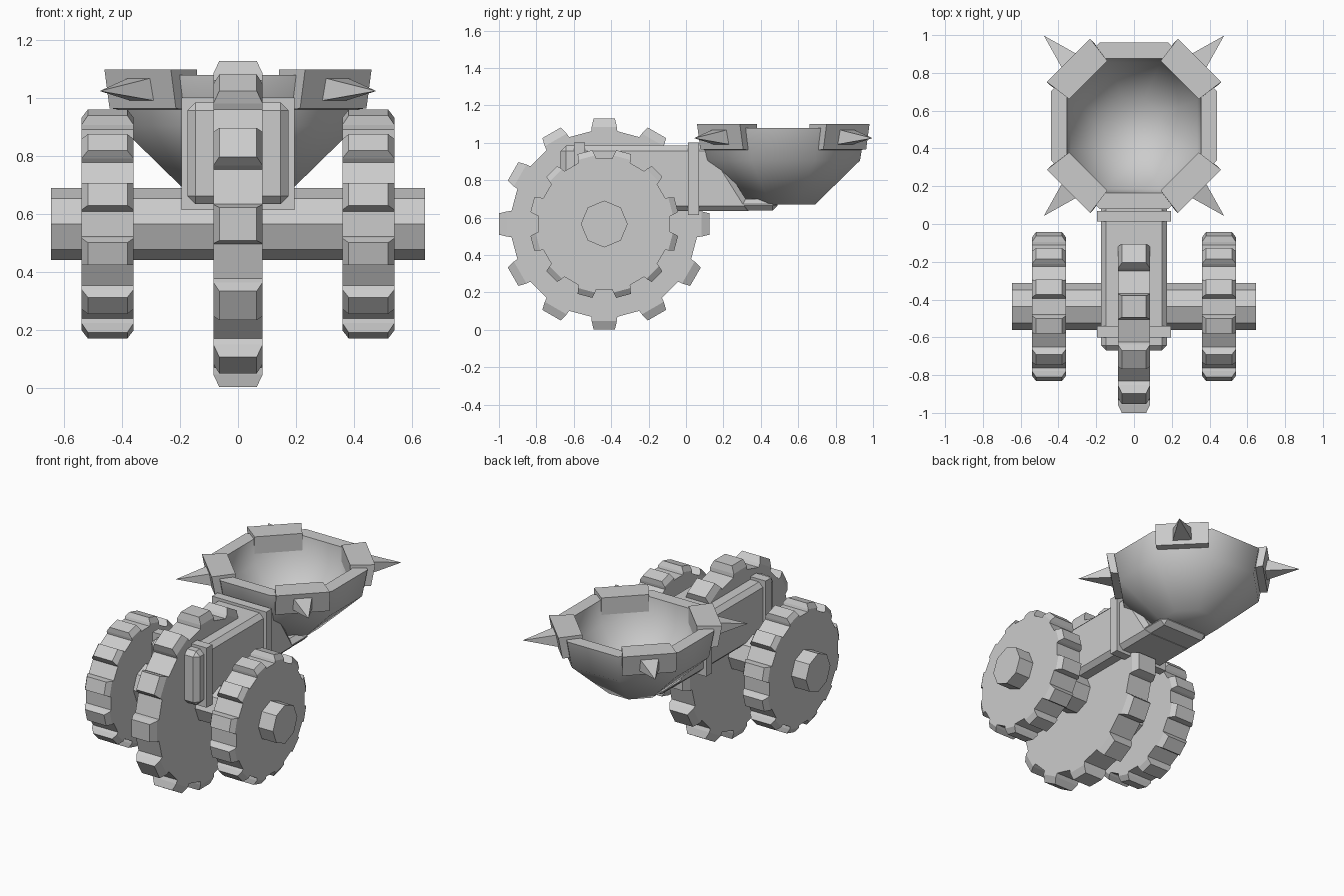
import bpy, bmesh
from math import radians, sin, cos, pi
from mathutils import Vector, Matrix

old = bpy.data.objects.get("Cube")
if old:
    bpy.data.objects.remove(old, do_unlink=True)

# Single plain material
GREY = (0.6, 0.6, 0.6, 1)
grey = bpy.data.materials.new("plain_grey")
grey.use_nodes = True
grey.diffuse_color = GREY
grey.node_tree.nodes["Principled BSDF"].inputs["Base Color"].default_value = GREY

HUB_Y, HUB_Z = -0.437, 0.566
BOWL_Y = 0.52


def finish(name, bm, smooth=None):
    bmesh.ops.recalc_face_normals(bm, faces=bm.faces)
    mesh = bpy.data.meshes.new(name)
    bm.to_mesh(mesh)
    bm.free()
    mesh.materials.append(grey)
    obj = bpy.data.objects.new(name, mesh)
    bpy.context.collection.objects.link(obj)
    if smooth:
        bpy.ops.object.select_all(action='DESELECT')
        obj.select_set(True)
        bpy.context.view_layer.objects.active = obj
        bpy.ops.object.shade_smooth_by_angle(angle=smooth)
    return obj


def bridge(bm, a, b):
    for i in range(len(a)):
        j = (i + 1) % len(a)
        bm.faces.new((a[i], a[j], b[j], b[i]))


def box(name, low, high, bevel=0.0, end_shift=0.0):
    """Box between two corners; end_shift slides the upper rear edge forward."""
    bm = bmesh.new()
    bmesh.ops.create_cube(bm, size=1)
    low, high = Vector(low), Vector(high)
    for v in bm.verts:
        if v.co.y > 0 and v.co.z > 0:
            shift = end_shift
        else:
            shift = 0
        v.co = Vector([l + (c + 0.5) * (h - l) for l, h, c in zip(low, high, v.co)])
        v.co.y -= shift
    if bevel:
        bmesh.ops.bevel(bm, geom=bm.edges[:], offset=bevel, segments=1, affect='EDGES')
    return finish(name, bm)


def cog_wheel(name, x, radius, half_width, phase, teeth=12):
    """Cog with tapered, chamfered teeth, turning about the x axis."""
    bm = bmesh.new()
    root, shoulder = radius * 0.885, radius * 0.925
    step = 2 * pi / teeth

    def vert(side, r, angle, width):
        return bm.verts.new((x + side * width, HUB_Y + r * cos(angle), HUB_Z + r * sin(angle)))

    rims = []
    for side in (-1, 1):
        rim = []
        for t in range(teeth):
            mid = phase + t * step
            spots = ((root, -8), (shoulder, -7.4), (shoulder, 7.4), (root, 8))
            rim.append([vert(side, r, mid + radians(a), half_width) for r, a in spots])
            tip = [vert(side, radius, mid + radians(a), half_width * 0.76) for a in (-5.8, 5.8)]
            bm.faces.new((rim[t][1], rim[t][2], tip[1], tip[0]))
            rim[t] += tip
        # Flat side disc, with each tooth side as its own quad
        bm.faces.new([v for tooth in rim for v in (tooth[0], tooth[3])])
        for tooth in rim:
            bm.faces.new(tooth[:4])
        rims.append(rim)
    for t in range(teeth):
        a, b = rims[0][t], rims[1][t]
        for i, j in ((0, 1), (1, 4), (4, 5), (5, 2), (2, 3)):
            bm.faces.new((a[i], a[j], b[j], b[i]))
        n = (t + 1) % teeth
        bm.faces.new((a[3], rims[0][n][0], rims[1][n][0], b[3]))
    return finish(name, bm)


# Wheels
cog_wheel("centre_wheel", 0, 0.566, 0.085, 0)
for label, x in (("left", 0.45), ("right", -0.45)):
    cog_wheel(label + "_wheel", x, 0.4, 0.09, radians(15))

# Octagonal axle
bm = bmesh.new()
bmesh.ops.create_cone(bm, cap_ends=True, segments=8, radius1=0.125, radius2=0.125, depth=1.29,
                      matrix=Matrix.Translation((0, HUB_Y, HUB_Z)) @ Matrix.Rotation(pi / 2, 4, 'Y'))
finish("axle", bm)

# Arm with two collars, and the slab carrying the bowl
box("arm", (-0.175, -0.67, 0.635), (0.175, 0.36, 0.985), 0.028, end_shift=0.22)
box("front_collar", (-0.195, -0.6, 0.615), (0.195, -0.54, 1.003))
box("rear_collar", (-0.195, 0.012, 0.615), (0.195, 0.07, 1.003))
box("bowl_support", (-0.175, 0.03, 0.637), (0.175, 0.49, 0.7), 0.028)

# Octagonal bowl, flat sides facing the axes: (flat radius, height) from outside to inside
bm = bmesh.new()
profile = ((0.17, 0.67), (0.41, 0.905), (0.44, 1.08), (0.355, 1.08), (0.335, 0.93), (0.14, 0.72))
rings = []
for flat, z in profile:
    r = flat / cos(pi / 8)
    angles = [(i + 0.5) * pi / 4 for i in range(8)]
    rings.append([bm.verts.new((r * cos(a), BOWL_Y + r * sin(a), z)) for a in angles])
for a, b in zip(rings, rings[1:]):
    bridge(bm, a, b)
bm.faces.new(rings[0])
bm.faces.new(rings[-1])
finish("bowl", bm, smooth=radians(50))

# Corner blocks and spikes around the rim
for i, label in enumerate(("rear_left", "rear_right", "front_right", "front_left")):
    turn = Matrix.Translation((0, BOWL_Y, 0)) @ Matrix.Rotation(pi / 4 + i * pi / 2, 4, 'Z')

    bm = bmesh.new()
    bmesh.ops.create_cube(bm, size=2)
    for v in bm.verts:
        outer, top = v.co.x > 0, v.co.z > 0
        v.co.x = (0.49 if top else 0.465) if outer else 0.343
        v.co.y *= 0.162 if outer else 0.143
        v.co.z = 1.1 if top else (0.965 if outer else 0.955)
    bm.transform(turn)
    finish(label + "_block", bm)

    bm = bmesh.new()
    base = [bm.verts.new((0.47, y * 0.058, 1.032 + z * 0.04))
            for y, z in ((-1, -1), (1, -1), (1, 1), (-1, 1))]
    tip = bm.verts.new((0.675, 0, 1.025))
    bm.faces.new(base)
    for k in range(4):
        bm.faces.new((base[k], base[(k + 1) % 4], tip))
    bm.transform(turn)
    finish(label + "_spike", bm)
